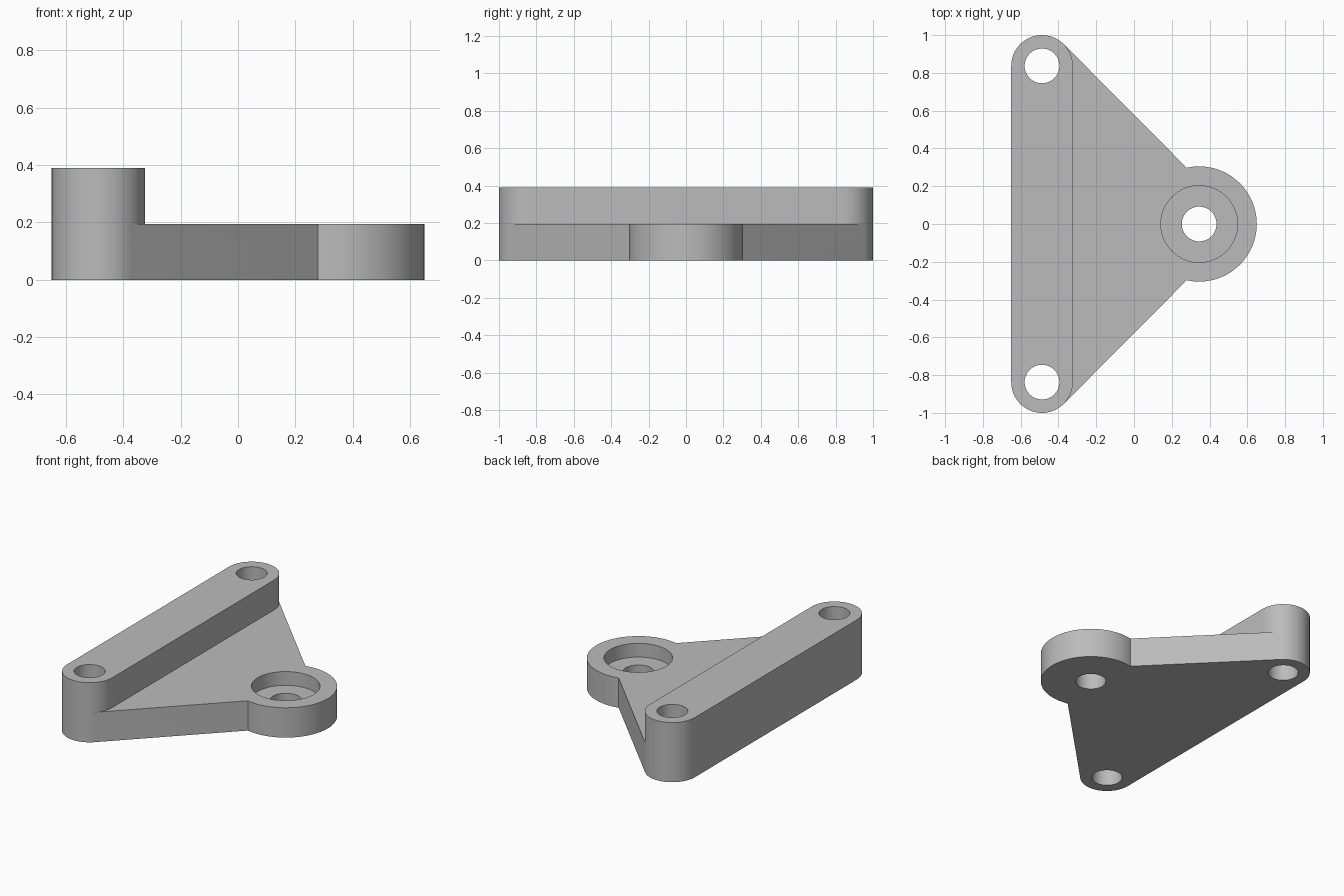
import bpy, bmesh, math
from mathutils import Vector
from mathutils.geometry import convex_hull_2d

cube = bpy.data.objects.get("Cube")
if cube:
    bpy.data.objects.remove(cube, do_unlink=True)

SEGMENTS = 64
BAR_X, BAR_Y, BAR_R = -0.487, 0.837, 0.163
BOSS_X, BOSS_R = 0.345, 0.305
PLATE_H, BAR_H = 0.195, 0.39
HOLE_R, BORE_R, BORE_FLOOR = 0.092, 0.203, 0.105

grey = bpy.data.materials.new("metal grey")
grey.use_nodes = True
colour = (0.5, 0.5, 0.5, 1)
grey.diffuse_color = colour
grey.node_tree.nodes["Principled BSDF"].inputs["Base Color"].default_value = colour


def rounded_prism(name, centres, radius, bottom, top):
    """Extrude the outline wrapped around equal circles at the given centres."""
    points = []
    for x, y in centres:
        for i in range(SEGMENTS):
            a = math.tau * i / SEGMENTS
            points.append(Vector((x + radius * math.cos(a), y + radius * math.sin(a))))
    bm = bmesh.new()
    outline = [bm.verts.new((points[i].x, points[i].y, bottom)) for i in convex_hull_2d(points)]
    face = bm.faces.new(outline)
    result = bmesh.ops.extrude_face_region(bm, geom=[face])
    moved = [g for g in result["geom"] if isinstance(g, bmesh.types.BMVert)]
    bmesh.ops.translate(bm, verts=moved, vec=(0, 0, top - bottom))
    bmesh.ops.recalc_face_normals(bm, faces=bm.faces)
    mesh = bpy.data.meshes.new(name)
    bm.to_mesh(mesh)
    bm.free()
    mesh.materials.append(grey)
    obj = bpy.data.objects.new(name, mesh)
    bpy.context.collection.objects.link(obj)
    return obj


def combine(target, other, operation):
    """Apply a boolean and discard the second solid."""
    bpy.context.view_layer.objects.active = target
    mod = target.modifiers.new(operation.lower(), "BOOLEAN")
    mod.operation, mod.solver, mod.object = operation, "EXACT", other
    bpy.ops.object.modifier_apply(modifier=mod.name)
    bpy.data.objects.remove(other, do_unlink=True)


bar_ends = [(BAR_X, -BAR_Y), (BAR_X, BAR_Y)]
boss_centre = (BOSS_X, 0)

# Triangular plate joined to the round boss and the raised bar
bracket = rounded_prism("mounting_bracket", bar_ends + [boss_centre], BAR_R, 0, PLATE_H)
combine(bracket, rounded_prism("boss", [boss_centre], BOSS_R, 0, PLATE_H), "UNION")
combine(bracket, rounded_prism("raised_bar", bar_ends, BAR_R, 0, BAR_H), "UNION")

# Through holes and the boss counterbore
for centre in bar_ends + [boss_centre]:
    combine(bracket, rounded_prism("hole_cutter", [centre], HOLE_R, -0.1, 0.5), "DIFFERENCE")
combine(bracket, rounded_prism("bore_cutter", [boss_centre], BORE_R, BORE_FLOOR, 0.5), "DIFFERENCE")

# Smooth round walls with crisp rims
bpy.ops.object.select_all(action="DESELECT")
bracket.select_set(True)
bpy.context.view_layer.objects.active = bracket
bpy.ops.object.shade_smooth_by_angle(angle=math.radians(30))
